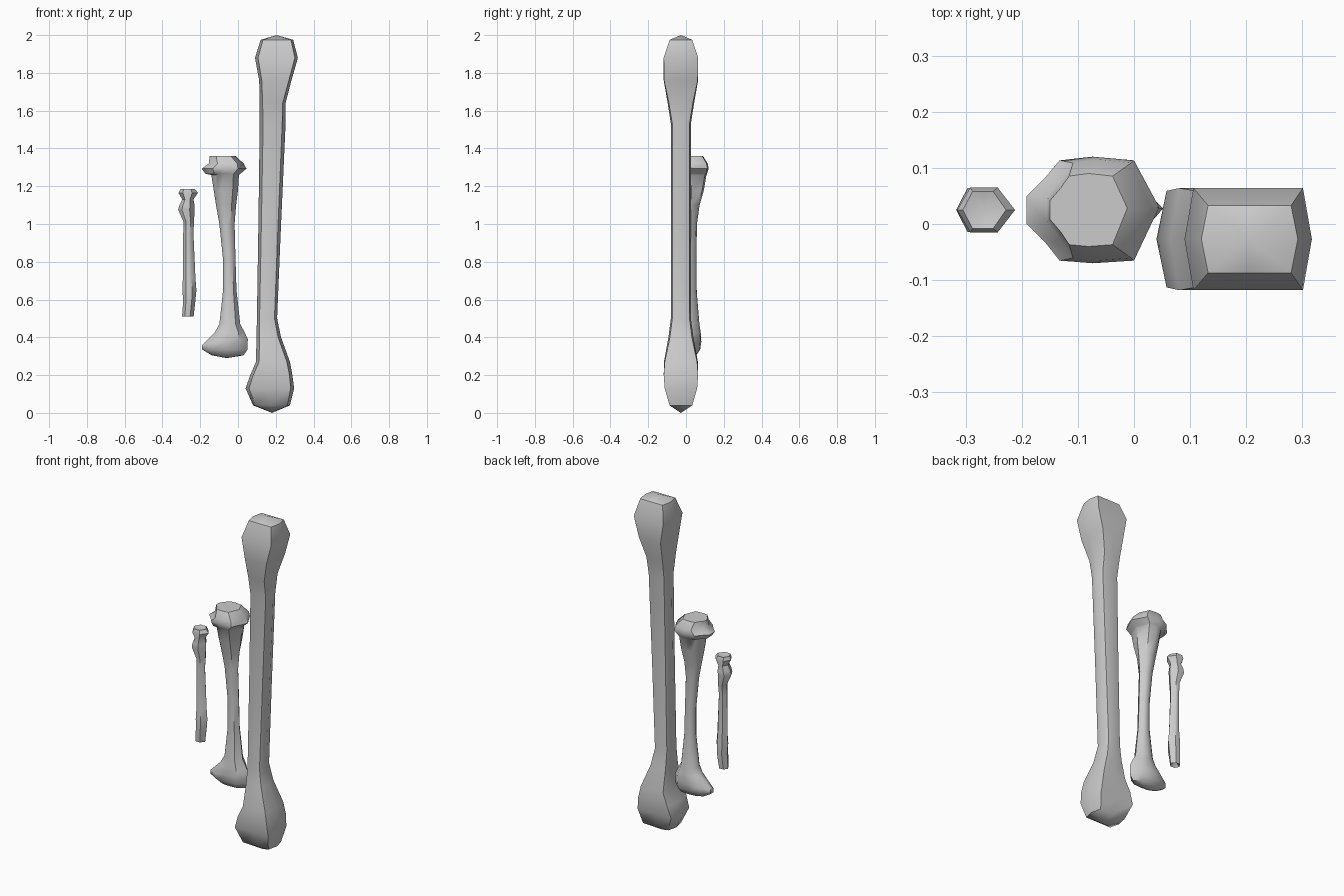
import bpy, bmesh, math
from mathutils import Vector

# Unit cross-sections (full shape at the bone ends, rounded along the shaft)
BOX8 = [(1, 0), (.86, 1), (0, 1), (-.86, 1), (-1, 0), (-.86, -1), (0, -1), (.86, -1)]
HEX8 = [(1, 0), (.4, 1), (0, 1), (-.55, 1), (-1, 0), (-.55, -1), (0, -1), (.4, -1)]
LOBED = [(1, .05), (.62, .93), (0, 1), (-.5, .93), (-.72, .6), (-1, .25),
         (-1, -.25), (-.72, -.6), (-.5, -.95), (0, -1), (.62, -.95)]


def bone(name, section, yc, rings, bottom, top):
    """Loft rings (z, x left, x right, half depth, roundness, tilt) from bottom to top."""
    bm = bmesh.new()
    loops = []
    for z, x0, x1, hy, rnd, tilt in rings:
        cx, hx = (x0 + x1) / 2, (x1 - x0) / 2
        loop = []
        for u in section:
            flat = Vector(u)
            p = flat.lerp(flat.normalized(), rnd)
            loop.append(bm.verts.new((cx + p.x * hx, yc + p.y * hy, z + tilt * p.x)))
        loops.append(loop)
    n = len(section)
    for a, b in zip(loops, loops[1:]):
        for i in range(n):
            j = (i + 1) % n
            bm.faces.new((a[i], a[j], b[j], b[i]))
    # End caps fan to a centre point so they can bulge or dip
    for loop, (cx, cz) in ((loops[0], bottom), (loops[-1], top)):
        c = bm.verts.new((cx, yc, cz))
        for i in range(n):
            bm.faces.new((loop[i], loop[(i + 1) % n], c))
    bmesh.ops.recalc_face_normals(bm, faces=bm.faces)
    me = bpy.data.meshes.new(name)
    bm.to_mesh(me)
    bm.free()
    ob = bpy.data.objects.new(name, me)
    bpy.context.collection.objects.link(ob)
    bpy.ops.object.select_all(action='DESELECT')
    ob.select_set(True)
    bpy.context.view_layer.objects.active = ob
    bpy.ops.object.shade_smooth_by_angle(angle=math.radians(45))
    return ob


# Large bone
bone("large_bone", BOX8, -.027, [
    (.04, .08, .275, .06, 0, 0),
    (.13, .04, .297, .086, 0, 0),
    (.20, .065, .288, .091, 0, 0),
    (.27, .095, .275, .09, .2, 0),
    (.40, .098, .228, .066, .5, 0),
    (.50, .10, .207, .053, .6, 0),
    (1.0, .108, .228, .052, .6, 0),
    (1.53, .115, .252, .053, .6, 0),
    (1.64, .115, .252, .07, .4, 0),
    (1.76, .112, .283, .091, .1, 0),
    (1.88, .09, .317, .091, 0, 0),
    (1.975, .12, .292, .06, 0, 0),
], (.18, 0), (.205, 2.0))

# Medium bone
bone("medium_bone", LOBED, .025, [
    (.305, -.14, .03, .03, .3, 0),
    (.335, -.19, .05, .05, .2, 0),
    (.375, -.19, .052, .056, .2, .015),
    (.425, -.125, .036, .053, .5, 0),
    (.47, -.10, .012, .046, .8, 0),
    (.65, -.08, -.008, .031, 1, 0),
    (.81, -.08, -.013, .03, 1, 0),
    (1.0, -.10, -.018, .033, 1, 0),
    (1.10, -.118, -.01, .047, .9, 0),
    (1.18, -.13, 0, .07, .7, 0),
    (1.26, -.142, .005, .083, .3, 0),
    (1.265, -.172, .012, .086, 0, 0),
    (1.293, -.192, .045, .095, 0, 0),
    (1.32, -.155, .03, .09, 0, 0),
    (1.36, -.15, -.012, .065, 0, 0),
], (-.06, .29), (-.08, 1.36))

# Small bone, with a notched lower end
bone("small_bone", HEX8, .025, [
    (.51, -.296, -.235, .024, .2, 0),
    (.60, -.29, -.225, .033, .3, 0),
    (.65, -.295, -.22, .032, .6, 0),
    (.71, -.292, -.225, .028, .9, 0),
    (.95, -.29, -.236, .026, .9, 0),
    (1.01, -.288, -.233, .03, .7, 0),
    (1.075, -.317, -.23, .04, .2, 0),
    (1.10, -.31, -.23, .04, .2, 0),
    (1.13, -.295, -.236, .033, .4, 0),
    (1.165, -.315, -.212, .04, 0, 0),
    (1.185, -.305, -.228, .033, 0, 0),
], (-.266, .54), (-.265, 1.175))
